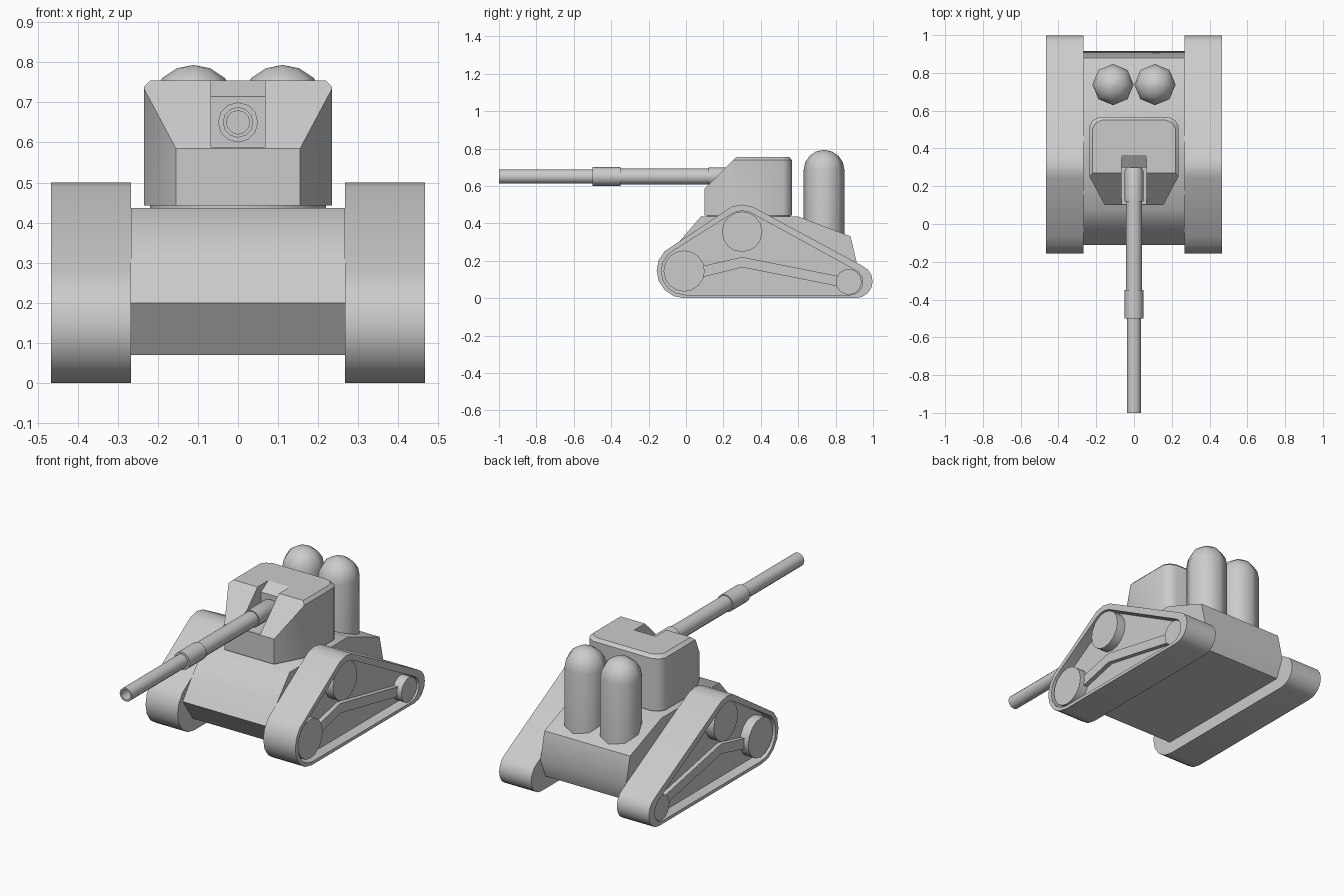
import bpy, bmesh
from math import sin, cos, pi, radians
from mathutils import Vector
from mathutils.geometry import convex_hull_2d

if "Cube" in bpy.data.objects:
    bpy.data.objects.remove(bpy.data.objects["Cube"])


def finish(name, bm, mirror=False, angle=35):
    bmesh.ops.recalc_face_normals(bm, faces=bm.faces)
    me = bpy.data.meshes.new(name)
    bm.to_mesh(me)
    bm.free()
    ob = bpy.data.objects.new(name, me)
    bpy.context.collection.objects.link(ob)
    if mirror:
        ob.modifiers.new("mirror", 'MIRROR')
    smooth(ob, angle)
    return ob


def smooth(ob, angle=35):
    bpy.ops.object.select_all(action='DESELECT')
    ob.select_set(True)
    bpy.context.view_layer.objects.active = ob
    bpy.ops.object.shade_smooth_by_angle(angle=radians(angle))


def loft(rings):
    """Skin a list of equal-length rings and cap both ends."""
    bm = bmesh.new()
    vs = [[bm.verts.new(p) for p in r] for r in rings]
    n = len(rings[0])
    for a, b in zip(vs, vs[1:]):
        for i in range(n):
            j = (i + 1) % n
            bm.faces.new((a[i], a[j], b[j], b[i]))
    bm.faces.new(vs[0])
    bm.faces.new(vs[-1])
    return bm


def slab(profile, x0, x1):
    """Extrude a (y, z) profile along x."""
    return loft([[(x, y, z) for y, z in profile] for x in (x0, x1)])


def circle(cy, cz, r, n):
    return [(cy + r * cos(2 * pi * i / n), cz + r * sin(2 * pi * i / n)) for i in range(n)]


# hull
slab([(-0.02, 0.07), (-0.11, 0.20), (-0.03, 0.31), (0.08, 0.437), (0.60, 0.437),
      (0.88, 0.33), (0.915, 0.18), (0.87, 0.07)], -0.267, 0.267)
hull = finish("hull", slab([(-0.02, 0.07), (-0.11, 0.20), (-0.03, 0.31), (0.08, 0.437),
                            (0.60, 0.437), (0.88, 0.33), (0.915, 0.18), (0.87, 0.07)],
                           -0.267, 0.267), angle=50)

# tracks: belt around three wheels with a recessed outer side
outer = [p for c in ((-0.01, 0.147, 0.147), (0.30, 0.355, 0.145), (0.908, 0.09, 0.09))
         for p in circle(*c, 16)]
inner = [p for c in ((-0.005, 0.145, 0.127), (0.30, 0.355, 0.112), (0.875, 0.087, 0.07))
         for p in circle(*c, 16)]
idx = convex_hull_2d([Vector(p) for p in outer])
ring = lambda pts, x: [(x, *pts[i]) for i in idx]
finish("tracks", loft([ring(outer, 0.267), ring(outer, 0.467),
                       ring(inner, 0.467), ring(inner, 0.405)]), mirror=True)

# wheels and bent suspension bar inside the recess
for name, y, z, r in (("front_wheels", -0.01, 0.145, 0.11), ("top_wheels", 0.30, 0.355, 0.108),
                      ("rear_wheels", 0.87, 0.087, 0.069)):
    finish(name, slab(circle(y, z, r, 16), 0.40, 0.458), mirror=True)
finish("suspension_bars", slab([(0.06, 0.165), (0.30, 0.22), (0.83, 0.115), (0.83, 0.06),
                                (0.30, 0.165), (0.06, 0.105)], 0.40, 0.43), mirror=True)

# turret ring
finish("turret_ring", loft([[(x, y, z) for x, y in circle(0, 0.335, 0.22, 24)]
                            for z in (0.42, 0.446)]))

# turret: lofted outline with sloped front
half = [(0.155, 0.10), (0.235, 0.25), (0.235, 0.52), (0.217, 0.55), (0.18, 0.567)]
outline = half + [(-x, y) for x, y in reversed(half)]
bm = loft([[(x * s, 0.335 + (y - 0.335) * s, z) for x, y in outline]
           for z, s in ((0.443, 1), (0.738, 1), (0.755, 0.93))])
bmesh.ops.recalc_face_normals(bm, faces=bm.faces)
cut = bmesh.ops.bisect_plane(bm, geom=bm.verts[:] + bm.edges[:] + bm.faces[:],
                             plane_co=(0, 0.10, 0.585), plane_no=(0, -1, 1), clear_outer=True)
bmesh.ops.holes_fill(bm, edges=[e for e in bm.edges if e.is_boundary], sides=0)
turret = finish("turret", bm)

# gun slot
slot = finish("slot_cutter", slab([(0.0, 0.587), (0.30, 0.587), (0.30, 0.715), (0.365, 0.755),
                                   (0.365, 0.85), (0.0, 0.85)], -0.067, 0.067))
slot.hide_render = True
mod = turret.modifiers.new("slot", 'BOOLEAN')
mod.operation = 'DIFFERENCE'
mod.solver = 'EXACT'
mod.object = slot
bpy.context.view_layer.objects.active = turret
bpy.ops.object.modifier_apply(modifier="slot")
bpy.data.objects.remove(slot)
smooth(turret)

# gun barrel with sleeve and hollow muzzle
steps = [(0.305, 0.037), (0.28, 0.049), (0.12, 0.049), (0.12, 0.043), (-0.35, 0.043), (-0.35, 0.05),
         (-0.50, 0.05), (-0.50, 0.038), (-1.0, 0.038), (-1.0, 0.029), (-0.88, 0.029)]
finish("gun_barrel", loft([[(x, y, z) for x, z in circle(0, 0.65, r, 12)] for y, r in steps]))

# domed rear tanks
dome = [(0.30, 0.109), (0.685, 0.109)]
dome += [(0.685 + 0.108 * sin(a), 0.109 * cos(a)) for a in (pi / 8, pi / 4, 3 * pi / 8, pi / 2 - 0.01)]
finish("rear_tanks", loft([[(x, y, z) for x, y in circle(0.111, 0.738, r, 8)] for z, r in dome]),
       mirror=True, angle=50)
